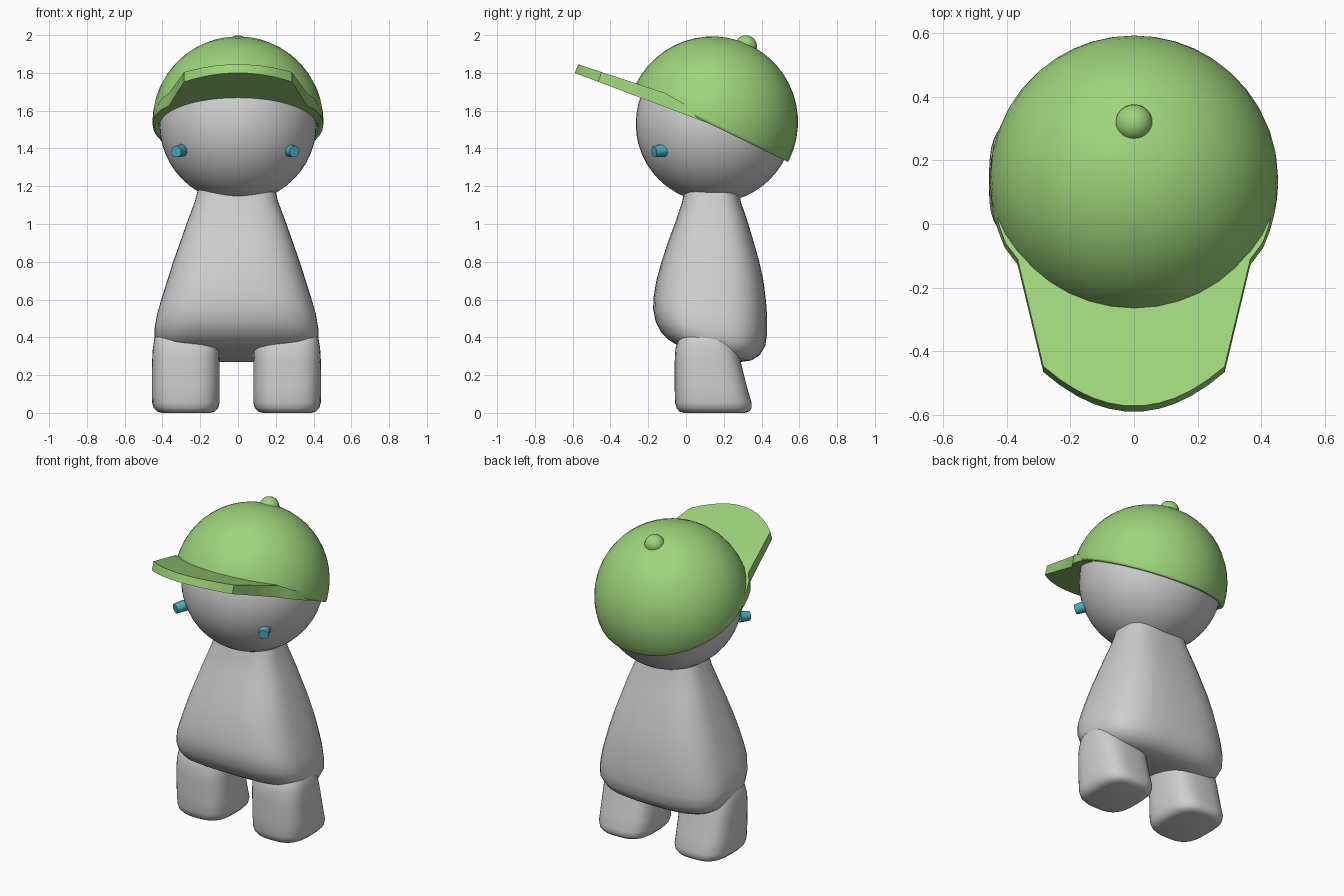
import bpy, bmesh, math
from mathutils import Vector, Matrix

if "Cube" in bpy.data.objects:
    bpy.data.objects.remove(bpy.data.objects["Cube"])


def material(name, rgb):
    m = bpy.data.materials.new(name)
    m.diffuse_color = (*rgb, 1)
    m.use_nodes = True
    m.node_tree.nodes["Principled BSDF"].inputs["Base Color"].default_value = m.diffuse_color
    return m


GREY = material("light grey", (0.62, 0.62, 0.62))
GREEN = material("cap green", (0.34, 0.66, 0.195))
TEAL = material("eye teal", (0.07, 0.43, 0.54))
MX = -0.008  # the body and eyes mirror about this x


def finish(bm, name, mat, angle=40):
    bmesh.ops.recalc_face_normals(bm, faces=bm.faces)
    me = bpy.data.meshes.new(name)
    bm.to_mesh(me)
    bm.free()
    ob = bpy.data.objects.new(name, me)
    bpy.context.collection.objects.link(ob)
    me.materials.append(mat)
    bpy.ops.object.select_all(action='DESELECT')
    ob.select_set(True)
    bpy.context.view_layer.objects.active = ob
    bpy.ops.object.shade_smooth_by_angle(angle=math.radians(angle))
    return ob


def ball(name, centre, r, mat, seg=40):
    bm = bmesh.new()
    bmesh.ops.create_uvsphere(bm, u_segments=seg, v_segments=seg // 2, radius=r,
                              matrix=Matrix.Translation(centre))
    return finish(bm, name, mat)


def loft(name, rings, mat, power=3.0, n=40):
    """Skin rounded-square rings: (x0, x1, front y, front z, back y, back z)."""
    bm = bmesh.new()
    loops = []
    for x0, x1, y0, z0, y1, z1 in rings:
        loop = []
        for i in range(n):
            a = 2 * math.pi * i / n
            c, s = math.cos(a), math.sin(a)
            u = math.copysign(abs(c) ** (2 / power), c)
            v = math.copysign(abs(s) ** (2 / power), s)
            t = (v + 1) / 2
            loop.append(bm.verts.new(((x0 + x1) / 2 + u * (x1 - x0) / 2,
                                      y0 + (y1 - y0) * t, z0 + (z1 - z0) * t)))
        loops.append(loop)
    for a, b in zip(loops, loops[1:]):
        for i in range(n):
            j = (i + 1) % n
            bm.faces.new((a[i], a[j], b[j], b[i]))
    bm.faces.new(loops[0])
    bm.faces.new(loops[-1])
    return finish(bm, name, mat, 50)


# body: (half width, front y, front z, back y, back z)
body = [(.195, 0, 1.22, .27, 1.22), (.22, -.02, 1.12, .29, 1.12),
        (.265, -.06, 1.0, .33, 1.0), (.30, -.097, .9, .36, .9),
        (.335, -.13, .8, .388, .8), (.367, -.157, .7, .41, .7),
        (.398, -.172, .61, .424, .59), (.42, -.174, .55, .43, .5),
        (.433, -.16, .48, .43, .42), (.433, -.13, .425, .42, .355),
        (.41, -.09, .385, .39, .305), (.37, -.04, .355, .345, .277),
        (.31, .02, .335, .29, .27)]
loft("body", [(MX - w, MX + w, *r) for w, *r in body], GREY)

# legs: (inner x, outer x, front y, back y, z)
leg = [(.13, .40, .0, .22, .46), (.10, .435, -.04, .25, .39),
       (.092, .443, -.056, .272, .34), (.09, .447, -.06, .29, .27),
       (.089, .448, -.06, .325, .13), (.089, .447, -.058, .347, .055),
       (.098, .438, -.05, .347, .025), (.115, .42, -.035, .335, .007),
       (.14, .395, -.01, .31, 0)]
for side, name in ((-1, "left_leg"), (1, "right_leg")):
    loft(name, [(MX + side * i, MX + side * o, f, z, b, z) for i, o, f, b, z in leg], GREY)

# head
ball("head", (0, .15, 1.53), .416, GREY, 48)

# eyes: small studs on the head
for side, name in ((-1, "left_eye"), (1, "right_eye")):
    axis = Vector((side * .45, -.88, -.12))
    bm = bmesh.new()
    bmesh.ops.create_cone(bm, cap_ends=True, segments=10, radius1=.034, radius2=.03, depth=.065,
                          matrix=Matrix.Translation((-.014 + side * .298, -.14, 1.387))
                          @ axis.to_track_quat('Z', 'Y').to_matrix().to_4x4())
    finish(bm, name, TEAL, 50)

# cap crown: tilted open half sphere with thickness
C = Vector((0, .14, 1.54))
R = .453
bm = bmesh.new()
bmesh.ops.create_uvsphere(bm, u_segments=40, v_segments=24, radius=R)
bmesh.ops.bisect_plane(bm, geom=bm.verts[:] + bm.edges[:] + bm.faces[:],
                       plane_co=(0, 0, -.015), plane_no=(0, 0, -1), clear_outer=True)
bm.transform(Matrix.Translation(C) @ Matrix.Rotation(math.radians(-26), 4, 'X'))
crown = finish(bm, "cap_crown", GREEN)
thick = crown.modifiers.new("thickness", 'SOLIDIFY')
thick.thickness = .032
thick.offset = -1

# cap button
ball("cap_button", (0, .317, 1.94), .059, GREEN, 24)

# cap brim: mirrored outline, curved tip, straight sides, back hugging the crown
outline = [(x, -.572 + .125 * (x / .285) ** 2) for x in (.03, .08, .13, .18, .235, .285)]
outline += [(.325, -.28)]
for y in (-.11, -.06, -.01, .04, .08, .12):
    outline.append((math.sqrt(R * R - (y - C.y) ** 2) - (.012 if y < -.1 else 0), y))
bm = bmesh.new()
rows = []
for x, y in outline:
    t = max(0, (y + .11) / .23)
    top = 1.845 - .33 * (y + .57) - .055 * t
    yb = y - .018 * (1 - t)
    bot = 1.80 - .377 * (yb + .59)
    xt = x - .012 * t
    rows.append([bm.verts.new(p) for p in
                 ((xt, y, top), (-xt, y, top), (-x, yb, bot), (x, yb, bot))])
for a, b in zip(rows, rows[1:]):
    for i in range(4):
        j = (i + 1) % 4
        bm.faces.new((a[i], a[j], b[j], b[i]))
bm.faces.new(rows[0])
bm.faces.new(rows[-1])
finish(bm, "cap_brim", GREEN, 30)
